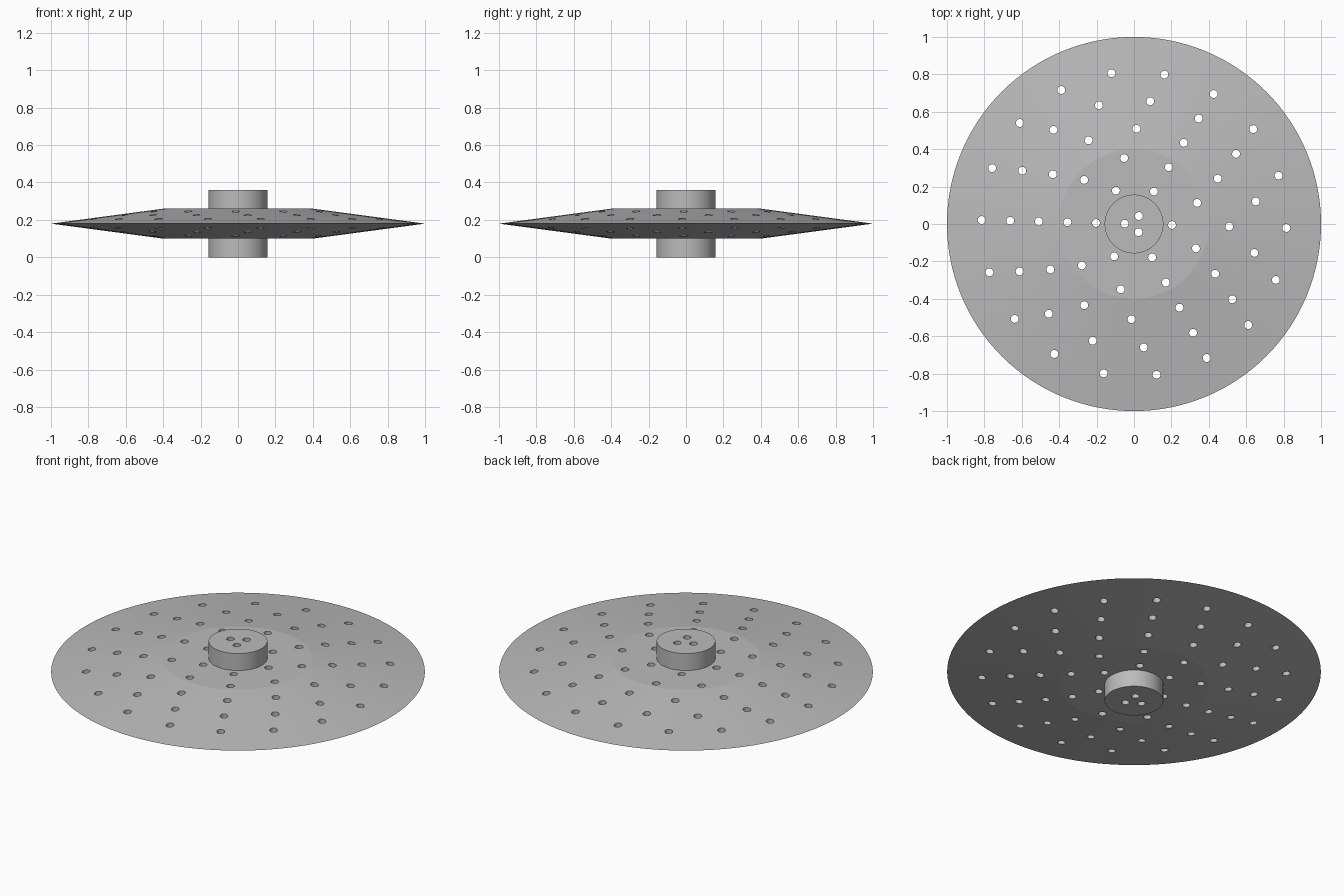
import bpy, bmesh
from math import radians, cos, sin
from mathutils import Matrix, Vector

if "Cube" in bpy.data.objects:
    bpy.data.objects.remove(bpy.data.objects["Cube"])

SEGMENTS = 128
MID = 0.18


def add_object(name, bm):
    mesh = bpy.data.meshes.new(name)
    bmesh.ops.recalc_face_normals(bm, faces=bm.faces)
    bm.to_mesh(mesh)
    bm.free()
    obj = bpy.data.objects.new(name, mesh)
    bpy.context.collection.objects.link(obj)
    return obj


# Plain grey metal
grey = bpy.data.materials.new("grey_metal")
grey.use_nodes = True
colour = (0.5, 0.5, 0.5, 1)
grey.diffuse_color = colour
grey.node_tree.nodes["Principled BSDF"].inputs["Base Color"].default_value = colour

# Tapered disc and hub, turned from one profile (radius, height)
upper = [(0, 0.36), (0.157, 0.36), (0.157, 0.26), (0.4, 0.26), (1, MID)]
profile = upper + [(r, 2 * MID - z) for r, z in reversed(upper[:-1])]
bm = bmesh.new()
verts = [bm.verts.new((r, 0, z)) for r, z in profile]
edges = [bm.edges.new(pair) for pair in zip(verts, verts[1:])]
bmesh.ops.spin(bm, geom=verts + edges, cent=(0, 0, 0), axis=(0, 0, 1),
               angle=radians(360), steps=SEGMENTS, use_duplicate=False)
bmesh.ops.remove_doubles(bm, verts=bm.verts, dist=0.0001)
disc = add_object("perforated_disc", bm)
disc.data.materials.append(grey)

# Drills for six rings of holes, three more holes in each ring
bm = bmesh.new()
for ring in range(6):
    count = 3 * (ring + 1)
    radius = 0.05 + 0.153 * ring
    for i in range(count):
        angle = radians(178.5 + 360 * i / count)
        spot = Vector((radius * cos(angle), radius * sin(angle), MID))
        bmesh.ops.create_cone(bm, cap_ends=True, segments=24, radius1=0.021,
                              radius2=0.021, depth=0.6,
                              matrix=Matrix.Translation(spot))
drills = add_object("hole_drills", bm)
drills.hide_render = True

cut = disc.modifiers.new("holes", "BOOLEAN")
cut.operation = "DIFFERENCE"
cut.solver = "EXACT"
cut.object = drills
bpy.context.view_layer.objects.active = disc
disc.select_set(True)
bpy.ops.object.modifier_apply(modifier=cut.name)
bpy.data.objects.remove(drills)

# Smooth round sides, crisp rims
bpy.ops.object.shade_smooth_by_angle(angle=radians(5))
